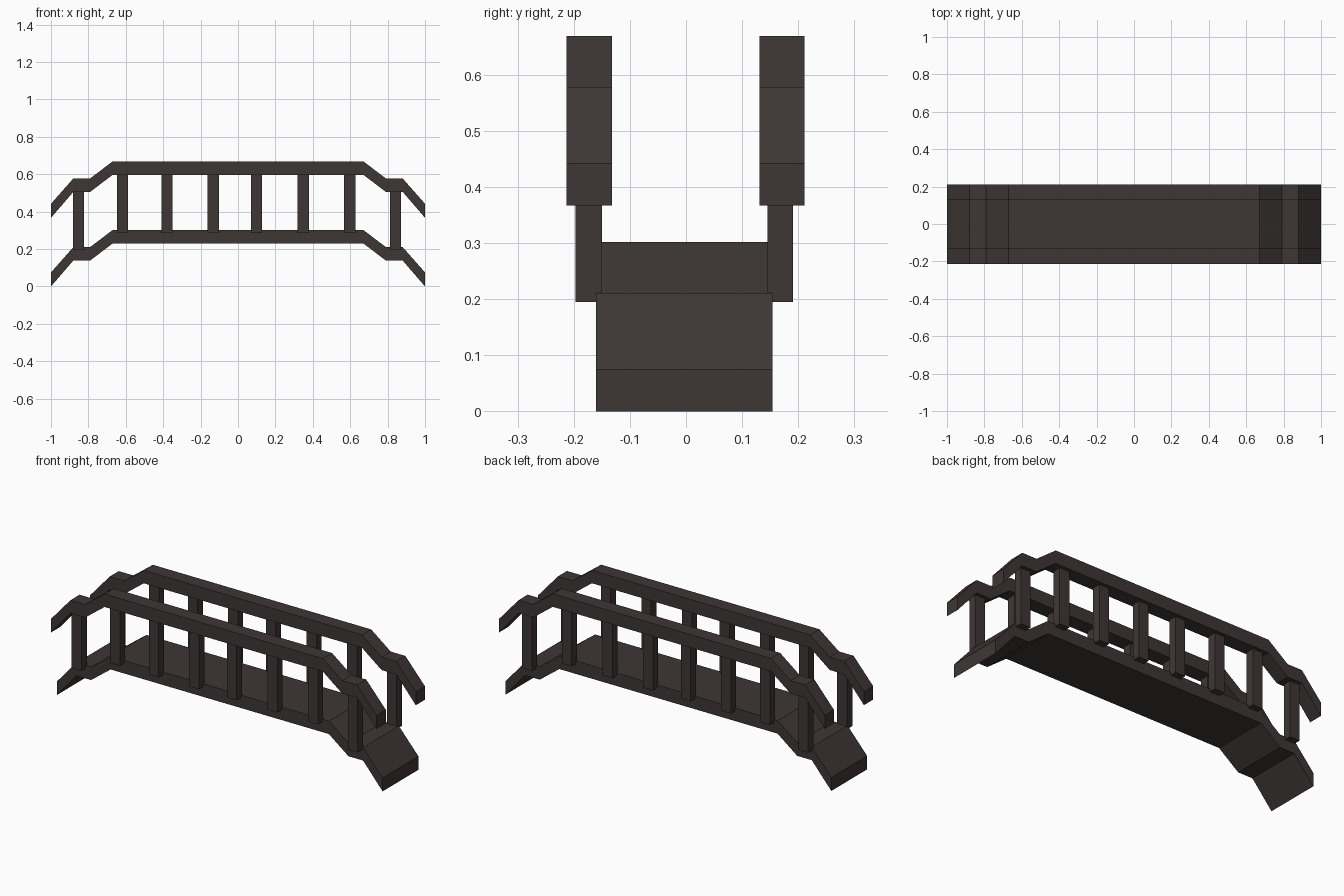
import bpy, bmesh

if "Cube" in bpy.data.objects:
    bpy.data.objects.remove(bpy.data.objects["Cube"])

wood = bpy.data.materials.new("dark brown wood")
wood.diffuse_color = (0.048, 0.037, 0.036, 1)
wood.use_nodes = True
wood.node_tree.nodes["Principled BSDF"].inputs["Base Color"].default_value = wood.diffuse_color

# Upper outline of the arched deck; the handrails repeat it higher up
half = [(-1.0, 0.075), (-0.88, 0.211), (-0.79, 0.211), (-0.67, 0.302)]
arch = half + [(-x, z) for x, z in reversed(half)]


def add_object(name, bm):
    bmesh.ops.recalc_face_normals(bm, faces=bm.faces)
    mesh = bpy.data.meshes.new(name)
    bm.to_mesh(mesh)
    bm.free()
    mesh.materials.append(wood)
    ob = bpy.data.objects.new(name, mesh)
    bpy.context.collection.objects.link(ob)
    return ob


def arched_beam(name, y0, y1, lift, thick=0.072):
    """Bent beam following the arch, as a closed strip of quads."""
    bm = bmesh.new()
    rings = []
    for x, z in arch:
        t = 0.075 if abs(x) == 1.0 else thick
        top = z + lift
        rings.append([bm.verts.new((x, y, h)) for y, h in
                      ((y0, top), (y1, top), (y1, top - t), (y0, top - t))])
    for a, b in zip(rings, rings[1:]):
        for i in range(4):
            j = (i + 1) % 4
            bm.faces.new((a[i], a[j], b[j], b[i]))
    bm.faces.new(rings[0])
    bm.faces.new(rings[-1])
    return add_object(name, bm)


def box(name, x0, x1, y0, y1, z0, z1):
    bm = bmesh.new()
    bmesh.ops.create_cube(bm, size=1)
    for v in bm.verts:
        v.co = (x1 if v.co.x > 0 else x0, y1 if v.co.y > 0 else y0,
                z1 if v.co.z > 0 else z0)
    return add_object(name, bm)


# Walkway
arched_beam("deck", -0.16, 0.154, 0.0)

# Handrails
arched_beam("front_handrail", -0.213, -0.132, 0.367)
arched_beam("back_handrail", 0.131, 0.211, 0.367)

# Posts on both sides; the end posts sit lower on the landings
post_x = [-0.853, -0.618, -0.379, -0.132, 0.099, 0.349, 0.598, 0.842]
for side, y0, y1 in (("front", -0.197, -0.15), ("back", 0.145, 0.191)):
    for i, x in enumerate(post_x):
        end = abs(x) > 0.8
        z0, z1 = (0.195, 0.515) if end else (0.286, 0.606)
        box(f"{side}_post_{i + 1}", x - 0.03, x + 0.03, y0, y1, z0, z1)
